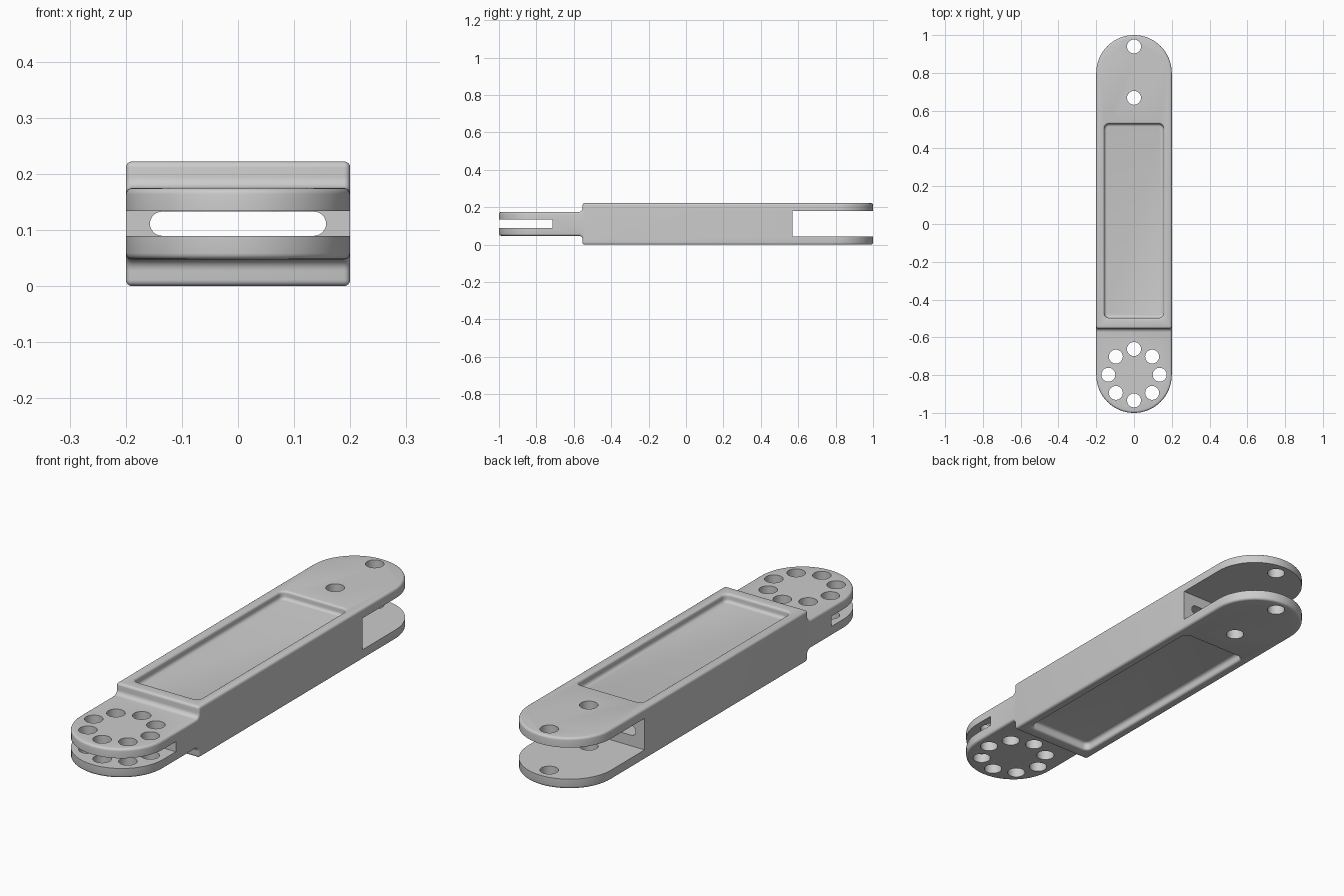
import bpy, bmesh
from math import sin, cos, pi, radians
from mathutils import Vector

cube = bpy.data.objects.get("Cube")
if cube:
    bpy.data.objects.remove(cube)

HALF_W = 0.2      # half width, also the radius of both rounded ends
HEIGHT = 0.222
MID = HEIGHT / 2


def new_object(name, bm):
    bmesh.ops.recalc_face_normals(bm, faces=bm.faces)
    mesh = bpy.data.meshes.new(name)
    bm.to_mesh(mesh)
    bm.free()
    ob = bpy.data.objects.new(name, mesh)
    bpy.context.collection.objects.link(ob)
    return ob


def prism(name, points, direction):
    """Extrude a closed outline of 3D points along a direction."""
    bm = bmesh.new()
    face = bm.faces.new([bm.verts.new(p) for p in points])
    ext = bmesh.ops.extrude_face_region(bm, geom=[face])
    moved = [v for v in ext["geom"] if isinstance(v, bmesh.types.BMVert)]
    bmesh.ops.translate(bm, verts=moved, vec=direction)
    return new_object(name, bm)


def arc(cx, cy, r, start, end, steps):
    angles = [radians(start + (end - start) * i / steps) for i in range(steps + 1)]
    return [(cx + r * cos(a), cy + r * sin(a)) for a in angles]


def rounded_rect(x, y0, y1, r):
    return (arc(x - r, y1 - r, r, 0, 90, 6) + arc(r - x, y1 - r, r, 90, 180, 6)
            + arc(r - x, y0 + r, r, 180, 270, 6) + arc(x - r, y0 + r, r, 270, 360, 6))


def apply_modifier(ob, mod):
    bpy.context.view_layer.objects.active = ob
    bpy.ops.object.modifier_apply(modifier=mod.name)


def boolean(ob, cutter, operation="DIFFERENCE"):
    mod = ob.modifiers.new("cut", "BOOLEAN")
    mod.operation, mod.solver, mod.object = operation, "EXACT", cutter
    apply_modifier(ob, mod)
    bpy.data.objects.remove(cutter)


def box(name, y0, y1, z0, z1):
    corners = [(-0.5, y0, z0), (-0.5, y1, z0), (-0.5, y1, z1), (-0.5, y0, z1)]
    return prism(name, corners, Vector((1, 0, 0)))


def pocket(name, depth=0.035, rim=0.01, fillet=0.014):
    """Shallow tray cutter: rounded rim, straight wall, filleted floor."""
    rings = [(rim, 0.02)]
    rings += [(rim - rim * sin(a), -rim + rim * cos(a)) for a in [pi / 8 * i for i in range(5)]]
    rings += [(-fillet + fillet * cos(a), -depth + fillet - fillet * sin(a))
              for a in [pi / 8 * i for i in range(5)]]
    bm = bmesh.new()
    loops = []
    for grow, z in rings:
        outline = rounded_rect(0.157 + grow, -0.497 - grow, 0.53 + grow, 0.025 + grow)
        loops.append([bm.verts.new((x, y, HEIGHT + z)) for x, y in outline])
    for low, high in zip(loops, loops[1:]):
        for i in range(len(low)):
            j = (i + 1) % len(low)
            bm.faces.new((low[i], low[j], high[j], high[i]))
    bm.faces.new(loops[0])
    bm.faces.new(loops[-1])
    bmesh.ops.remove_doubles(bm, verts=bm.verts, dist=1e-5)
    return new_object(name, bm)


# Arm: long plan outline with two round ends, trimmed by the stepped side profile
plan = arc(0, 0.8, HALF_W, 0, 180, 32) + arc(0, -0.8, HALF_W, 180, 360, 32)
arm = prism("linkage_arm", [(x, y, -0.1) for x, y in plan], Vector((0, 0, 0.5)))

STEP_Y, TONGUE, R = -0.553, 0.0635, 0.02
upper = [(-1.1, TONGUE)] + arc(STEP_Y - R, TONGUE + R, R, -90, 0, 5) + [(STEP_Y, MID), (1.1, MID)]
side = [(0.5, y, MID + z) for y, z in upper] + [(0.5, y, MID - z) for y, z in reversed(upper)]
boolean(arm, prism("side_profile", side, Vector((-1, 0, 0))), "INTERSECT")

# Soft outer edges
bevel = arm.modifiers.new("soft_edges", "BEVEL")
bevel.width, bevel.segments = 0.011, 4
bevel.limit_method, bevel.angle_limit = "ANGLE", radians(35)
bevel.use_clamp_overlap = False
apply_modifier(arm, bevel)

# Trays in the top and bottom
boolean(arm, pocket("top_tray"))
lower = pocket("bottom_tray")
for v in lower.data.vertices:
    v.co.z = HEIGHT - v.co.z
lower.data.flip_normals()
boolean(arm, lower)

# Fork slots at both ends
boolean(arm, box("rear_slot", 0.57, 1.2, 0.043, 0.18))
boolean(arm, box("front_slot", -1.2, -0.713, 0.0895, 0.1335))

# Flat cable channel joining the two slots
TR = 0.0215
channel = arc(0.157 - TR, MID, TR, -90, 90, 12) + arc(TR - 0.157, MID, TR, 90, 270, 12)
boolean(arm, prism("channel", [(x, -0.75, z) for x, z in channel], Vector((0, 1.4, 0))))

# Bolt holes: a pair at the rear and a ring of eight at the front
holes = [(0, 0.94), (0, 0.668)] + arc(0, -0.798, 0.136, 0, 315, 7)
for cx, cy in holes:
    ring = arc(cx, cy, 0.037, 0, 345, 23)
    boolean(arm, prism("hole", [(x, y, -0.1) for x, y in ring], Vector((0, 0, 0.5))))

# Colour and shading
grey = bpy.data.materials.new("light_grey")
grey.use_nodes = True
colour = (0.6, 0.6, 0.6, 1)
grey.diffuse_color = colour
grey.node_tree.nodes["Principled BSDF"].inputs["Base Color"].default_value = colour
arm.data.materials.clear()
arm.data.materials.append(grey)
for poly in arm.data.polygons:
    poly.material_index = 0

bpy.ops.object.select_all(action="DESELECT")
arm.select_set(True)
bpy.context.view_layer.objects.active = arm
bpy.ops.object.shade_smooth_by_angle(angle=radians(35))
